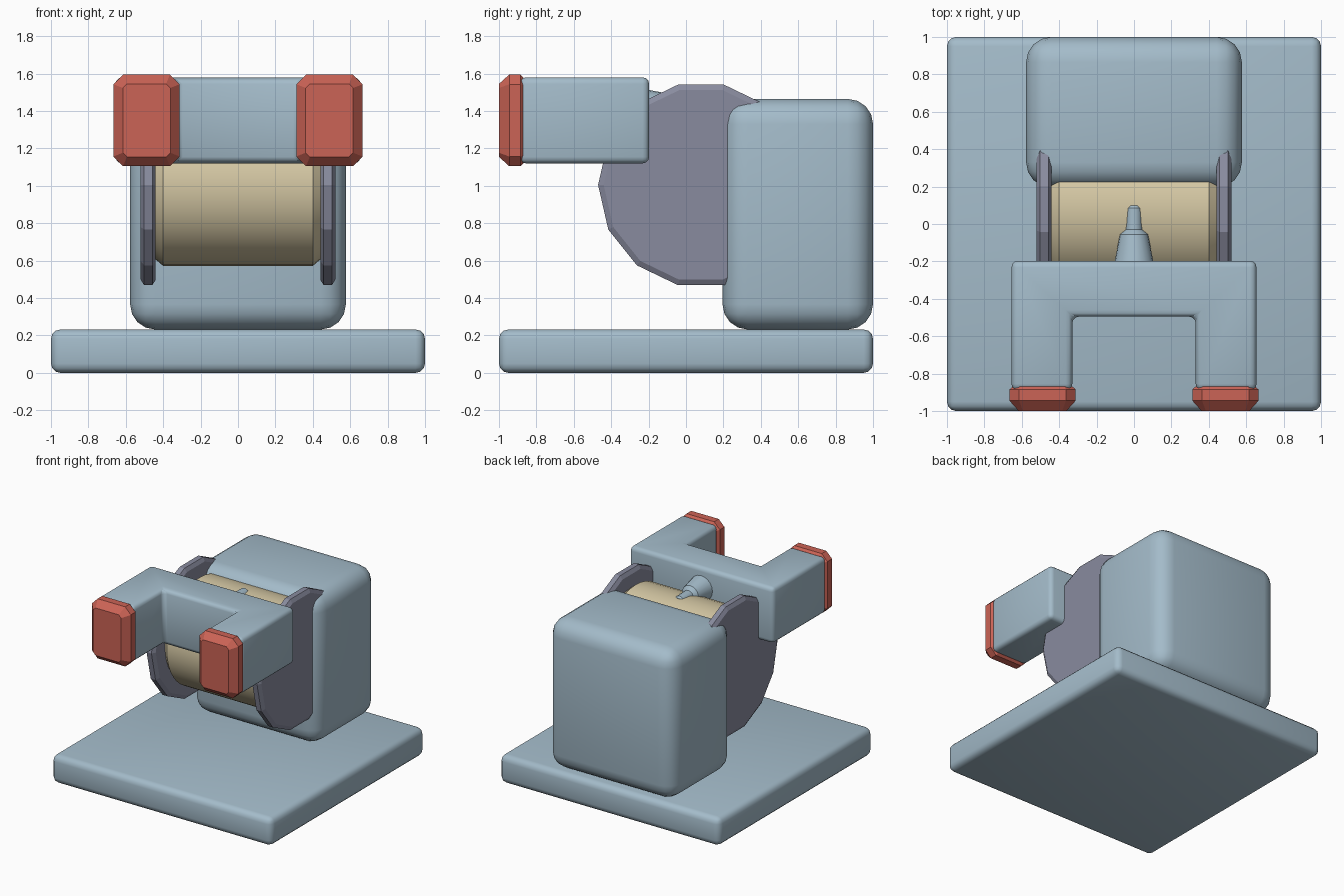
import bpy, bmesh, math

if "Cube" in bpy.data.objects:
    bpy.data.objects.remove(bpy.data.objects["Cube"])


def material(name, rgb):
    m = bpy.data.materials.new(name)
    m.diffuse_color = (*rgb, 1)
    m.use_nodes = True
    m.node_tree.nodes["Principled BSDF"].inputs["Base Color"].default_value = m.diffuse_color
    return m


BLUE = material("pale_blue", (0.37, 0.50, 0.59))
RED = material("red", (0.60, 0.125, 0.092))
TAN = material("tan", (0.68, 0.59, 0.38))
GREY = material("violet_grey", (0.25, 0.26, 0.345))


def finish(name, bm, mat, smooth):
    bmesh.ops.recalc_face_normals(bm, faces=bm.faces)
    mesh = bpy.data.meshes.new(name)
    bm.to_mesh(mesh)
    bm.free()
    mesh.materials.append(mat)
    ob = bpy.data.objects.new(name, mesh)
    bpy.context.collection.objects.link(ob)
    if smooth:
        bpy.ops.object.select_all(action='DESELECT')
        ob.select_set(True)
        bpy.context.view_layer.objects.active = ob
        bpy.ops.object.shade_smooth_by_angle(angle=math.radians(35))
    return ob


def prism(name, outline, z0, z1, bevel, segments, mat):
    """Extrude an xy outline from z0 to z1 and round every edge."""
    bm = bmesh.new()
    base = bm.faces.new([bm.verts.new((x, y, z0)) for x, y in outline])
    ext = bmesh.ops.extrude_face_region(bm, geom=[base])
    for v in ext["geom"]:
        if isinstance(v, bmesh.types.BMVert):
            v.co.z = z1
    bmesh.ops.recalc_face_normals(bm, faces=bm.faces)
    bmesh.ops.bevel(bm, geom=bm.edges[:], offset=bevel, offset_type='OFFSET',
                    segments=segments, profile=0.5, affect='EDGES', clamp_overlap=True)
    return finish(name, bm, mat, True)


def rect(x, y0, y1):
    return [(-x, y0), (x, y0), (x, y1), (-x, y1)]


def loft(name, rings, mat, smooth):
    """Skin a list of equal-length point rings and cap both ends."""
    bm = bmesh.new()
    loops = [[bm.verts.new(p) for p in ring] for ring in rings]
    n = len(loops[0])
    for a, b in zip(loops, loops[1:]):
        for i in range(n):
            j = (i + 1) % n
            bm.faces.new((a[i], a[j], b[j], b[i]))
    bm.faces.new(loops[0])
    bm.faces.new(loops[-1])
    return finish(name, bm, mat, smooth)


def circle(r, n):
    return [(r * math.cos(2 * math.pi * i / n), r * math.sin(2 * math.pi * i / n)) for i in range(n)]


def octagon(w, h, c):
    return [(-w + c, -h), (w - c, -h), (w, -h + c), (w, h - c),
            (w - c, h), (-w + c, h), (-w, h - c), (-w, -h + c)]


# Base plate and rounded rear housing
prism("base_plate", rect(1.0, -1.0, 1.0), 0.0, 0.232, 0.05, 3, BLUE)
prism("rear_housing", rect(0.577, 0.195, 1.0), 0.232, 1.465, 0.135, 4, BLUE)

# Forked arm, a U shape open to the front
fork = [(-0.655, -0.89), (-0.33, -0.89), (-0.33, -0.495), (0.33, -0.495),
        (0.33, -0.89), (0.655, -0.89), (0.655, -0.197), (-0.655, -0.197)]
prism("forked_arm", fork, 1.12, 1.58, 0.035, 3, BLUE)

# Spool drum along x
CY, CZ = 0.08, 1.005
loft("spool_drum", [[(x, CY + a, CZ + b) for a, b in circle(r, 40)]
                    for x, r in ((-0.445, 0.395), (-0.40, 0.433), (0.40, 0.433), (0.445, 0.395))],
     TAN, True)

for side, label in ((-1, "left"), (1, "right")):
    # Fourteen-sided spool flange with chamfered rim
    loft("spool_flange_" + label,
         [[(side * x, CY + a, CZ + b) for a, b in circle(r, 14)]
          for x, r in ((0.44, 0.52), (0.458, 0.55), (0.502, 0.55), (0.52, 0.52))],
         GREY, False)
    # Chamfered pad at the fork tip
    loft("tip_pad_" + label,
         [[(side * 0.489 + a, y, 1.35 + b) for a, b in octagon(0.177 - d, 0.245 - d, 0.052 - d * 0.6)]
          for y, d in ((-1.0, 0.05), (-0.945, 0.0), (-0.885, 0.0), (-0.868, 0.018))],
         RED, False)

# Stepped peg from the arm into the spool
loft("peg", [[(a, y, 1.41 + b) for a, b in circle(r, 20)]
             for y, r in ((-0.22, 0.107), (-0.055, 0.075), (-0.03, 0.045), (0.085, 0.043), (0.1, 0.03))],
     BLUE, True)
